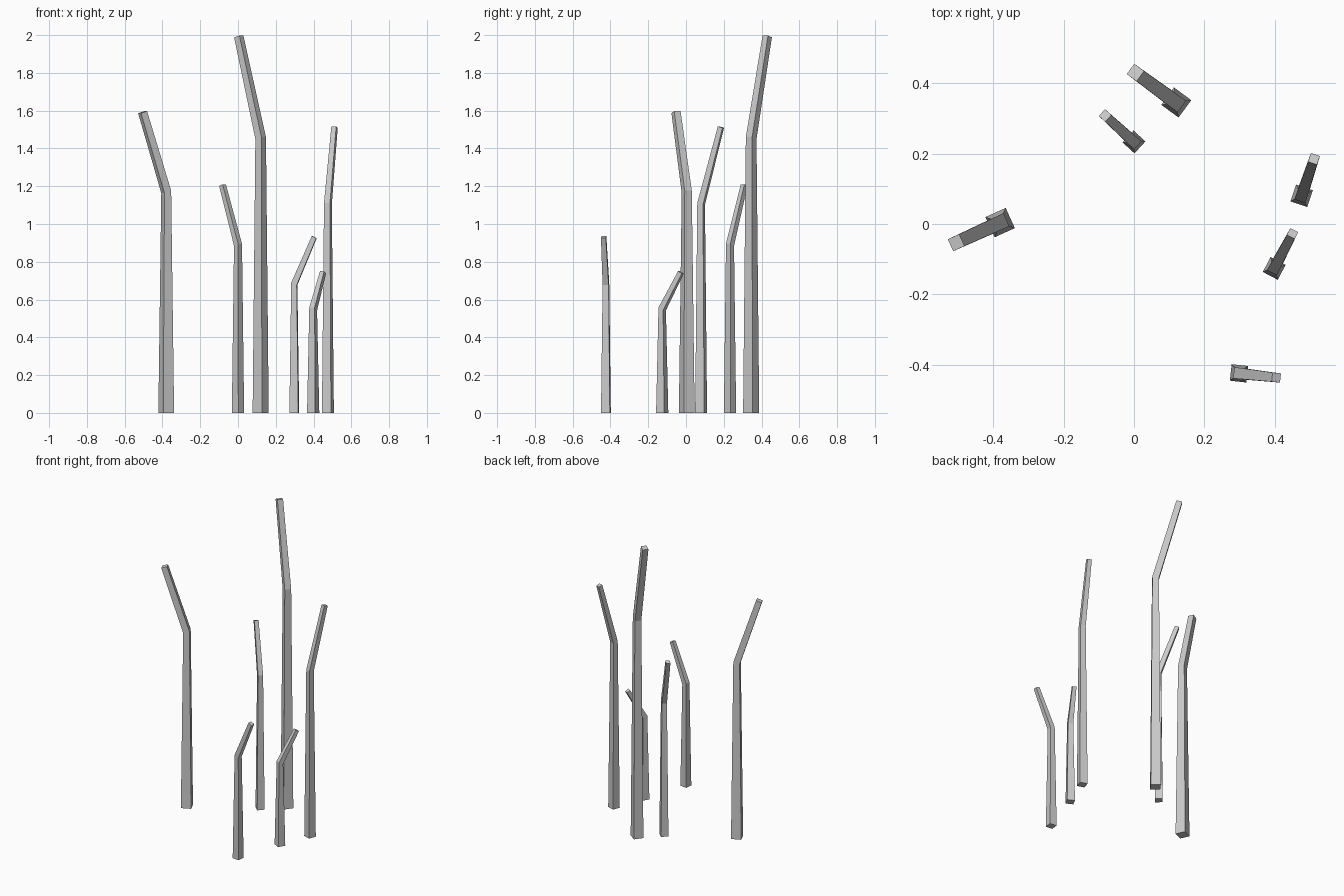
import bpy, bmesh
from mathutils import Vector

if "Cube" in bpy.data.objects:
    bpy.data.objects.remove(bpy.data.objects["Cube"])

def square(bm, centre, axis, side_dir, size):
    """Ring of four vertices across the given axis."""
    v = axis.cross(side_dir).normalized()
    h = size / 2
    return [bm.verts.new(centre + side_dir * (a * h) + v * (b * h))
            for a, b in ((-1, -1), (1, -1), (1, 1), (-1, 1))]

def bent_stalk(name, base, tip, bend_z, sizes):
    """Tapered square post that rises straight, then leans towards tip."""
    up = Vector((0, 0, 1))
    foot = Vector((base[0], base[1], 0))
    bend = foot + up * bend_z
    end = Vector(tip)
    arm = (end - bend).normalized()
    side = up.cross(arm).normalized()
    bm = bmesh.new()
    rings = [square(bm, foot, up, side, sizes[0]),
             square(bm, bend, arm, side, sizes[1]),
             square(bm, end, arm, side, sizes[2])]
    for lo, hi in zip(rings, rings[1:]):
        for i in range(4):
            j = (i + 1) % 4
            bm.faces.new((lo[i], lo[j], hi[j], hi[i]))
    bm.faces.new(rings[0][::-1])
    bm.faces.new(rings[-1])
    bmesh.ops.recalc_face_normals(bm, faces=bm.faces[:])
    mesh = bpy.data.meshes.new(name)
    bm.to_mesh(mesh)
    bm.free()
    bpy.context.collection.objects.link(bpy.data.objects.new(name, mesh))

# foot xy, tip centre, bend height, widths at foot / bend / tip
stalks = {
    "stalk_left": ((-0.38, 0.004), (-0.505, -0.053, 1.592), 1.17, (0.063, 0.041, 0.037)),
    "stalk_tallest": ((0.12, 0.345), (0.004, 0.43, 1.993), 1.455, (0.061, 0.041, 0.036)),
    "stalk_back": ((0.0, 0.233), (-0.082, 0.308, 1.206), 0.89, (0.046, 0.031, 0.026)),
    "stalk_right": ((0.476, 0.08), (0.511, 0.185, 1.513), 1.107, (0.05, 0.033, 0.027)),
    "stalk_short": ((0.398, -0.126), (0.45, -0.027, 0.744), 0.55, (0.048, 0.032, 0.025)),
    "stalk_front": ((0.298, -0.424), (0.404, -0.436, 0.931), 0.683, (0.047, 0.032, 0.026)),
}
for name, (base, tip, bend_z, sizes) in stalks.items():
    bent_stalk(name, base, tip, bend_z, sizes)
